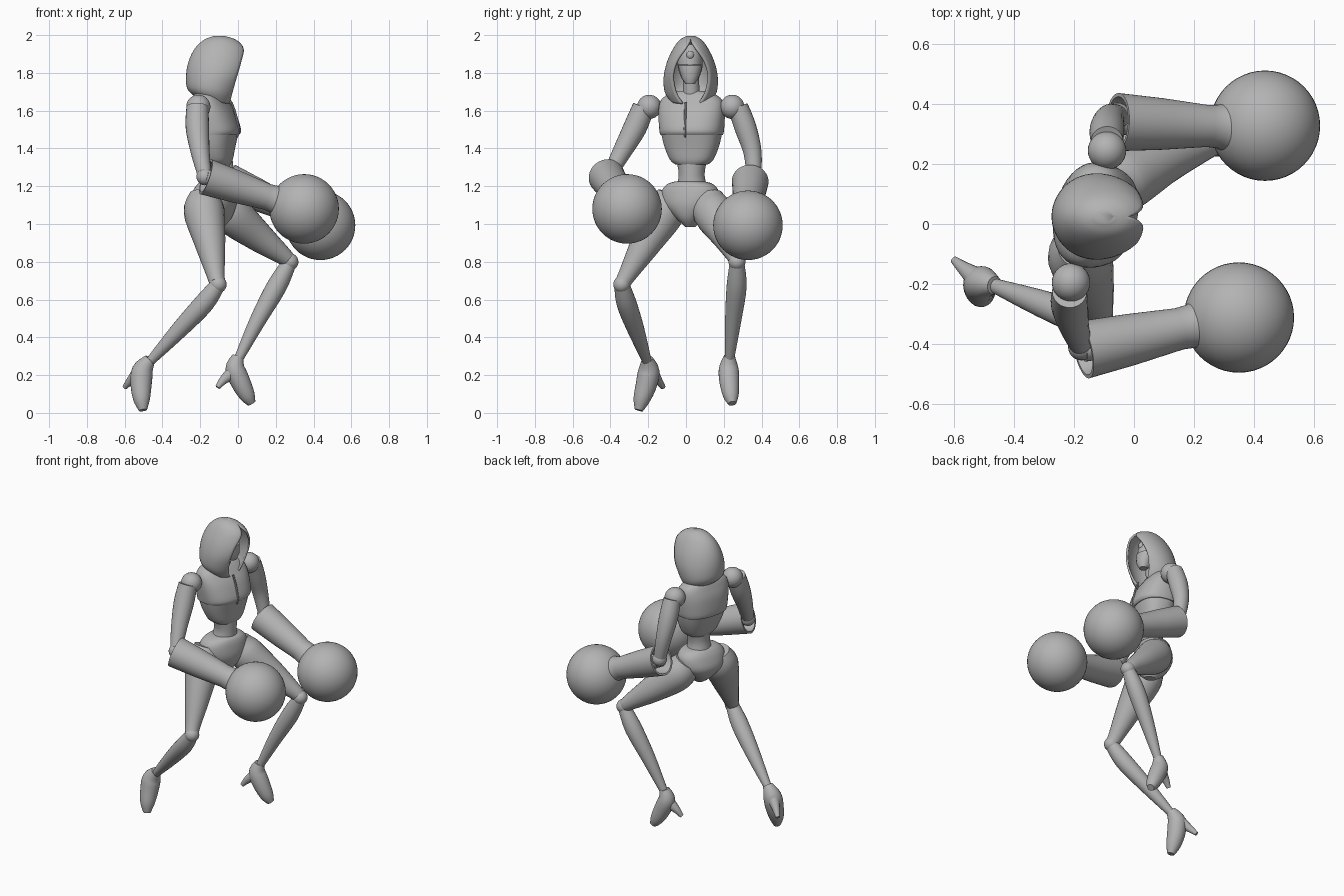
import bpy
import bmesh
import math
from mathutils import Vector, Matrix

cube = bpy.data.objects.get("Cube")
if cube:
    bpy.data.objects.remove(cube, do_unlink=True)

grey = bpy.data.materials.new("plain grey")
grey.use_nodes = True
grey.diffuse_color = (0.45, 0.45, 0.45, 1)
grey.node_tree.nodes["Principled BSDF"].inputs["Base Color"].default_value = grey.diffuse_color


def finish(name, bm, sharp=38):
    bmesh.ops.remove_doubles(bm, verts=bm.verts, dist=0.0001)
    bmesh.ops.recalc_face_normals(bm, faces=bm.faces)
    mesh = bpy.data.meshes.new(name)
    bm.to_mesh(mesh)
    bm.free()
    mesh.materials.append(grey)
    mesh.shade_smooth()
    mesh.set_sharp_from_angle(angle=math.radians(sharp))
    obj = bpy.data.objects.new(name, mesh)
    bpy.context.collection.objects.link(obj)
    return obj


def skin(bm, rings, closed=True, caps=True):
    """Bridge successive rings of points with quads."""
    loops = [[bm.verts.new(p) for p in ring] for ring in rings]
    n = len(loops[0])
    for low, high in zip(loops, loops[1:]):
        for i in range(n if closed else n - 1):
            j = (i + 1) % n
            bm.faces.new((low[i], low[j], high[j], high[i]))
    if caps:
        bm.faces.new(loops[0])
        bm.faces.new(loops[-1])


def smooth_rows(rows, steps=4):
    """Catmull-Rom interpolation of rows of numbers."""
    out = []
    last = len(rows) - 1
    for k in range(last):
        a, b, c, d = (rows[max(0, min(last, k + o))] for o in (-1, 0, 1, 2))
        for s in range(steps):
            t = s / steps
            out.append([0.5 * (2 * q + (r - p) * t + (2 * p - 5 * q + 4 * r - w) * t * t
                               + (3 * q - p - 3 * r + w) * t ** 3)
                        for p, q, r, w in zip(a, b, c, d)])
    return out + [list(rows[-1])]


def limb(name, rows, sides=24):
    """Tube along x, y, z points with a radius at each."""
    rows = smooth_rows(rows)
    pts = [Vector(r[:3]) for r in rows]
    rings = []
    for i, row in enumerate(rows):
        axis = (pts[min(i + 1, len(pts) - 1)] - pts[max(i - 1, 0)]).normalized()
        u = axis.cross(Vector((0, 1, 0))).normalized()
        v = axis.cross(u)
        rings.append([pts[i] + row[3] * (math.cos(a) * u + math.sin(a) * v)
                      for a in (math.tau * k / sides for k in range(sides))])
    bm = bmesh.new()
    skin(bm, rings)
    return finish(name, bm)


def body(name, rows, y, yaw, power=2.4, soft=True, sides=40):
    """Upright form: rows of height, centre x, depth radius, width radius."""
    rings = []
    turn = Matrix.Rotation(math.radians(yaw), 3, 'Z')
    for z, cx, rx, ry in (smooth_rows(rows) if soft else rows):
        ring = []
        for k in range(sides):
            a = math.tau * k / sides
            c, s = math.cos(a), math.sin(a)
            p = Vector((rx * math.copysign(abs(c) ** (2 / power), c),
                        ry * math.copysign(abs(s) ** (2 / power), s), 0))
            ring.append(turn @ p + Vector((cx, y, z)))
        rings.append(ring)
    bm = bmesh.new()
    skin(bm, rings)
    return finish(name, bm)


def turned(name, start, end, profile, sides=40):
    """Profile of (fraction along axis, radius) spun round an axis."""
    start, end = Vector(start), Vector(end)
    rot = (end - start).to_track_quat('Z', 'Y')
    rings = [[start.lerp(end, t) + rot @ Vector((r * math.cos(a), r * math.sin(a), 0))
              for a in (math.tau * k / sides for k in range(sides))] for t, r in profile]
    bm = bmesh.new()
    skin(bm, rings)
    return finish(name, bm)


def ball(name, centre, size, segments=32):
    bm = bmesh.new()
    bmesh.ops.create_uvsphere(bm, u_segments=segments, v_segments=segments // 2, radius=1)
    size = size if isinstance(size, tuple) else (size,) * 3
    bmesh.ops.transform(bm, verts=bm.verts,
                        matrix=Matrix.Translation(centre) @ Matrix.Diagonal((*size, 1)))
    return finish(name, bm)


# Hood: open arcs wrapping round the back of the head
hood_rows = [(1.65, -0.21, -0.045, 0.105, 0.045), (1.70, -0.265, -0.03, 0.138, 0.08),
             (1.78, -0.275, -0.005, 0.143, 0.098), (1.86, -0.262, 0.018, 0.125, 0.078),
             (1.93, -0.228, 0.03, 0.092, 0.03), (1.975, -0.18, -0.01, 0.058, 0.001),
             (1.995, -0.13, -0.07, 0.022, 0.0005)]
arcs = []
for z, back, edge, width, gap in smooth_rows(hood_rows):
    reach = math.pi - math.asin(max(0, min(1, gap / width)))
    depth = (edge - back) / (1 - math.cos(reach))
    arc = []
    for k in range(41):
        t = reach * (k / 20 - 1)
        x = back + depth * (1 - math.cos(t))
        tilt = max(0, 1.75 - z) * -1.5 * (x + 0.14)
        arc.append((x, 0.025 + width * math.sin(t), z + tilt))
    arcs.append(arc)
bm = bmesh.new()
skin(bm, arcs, closed=False, caps=False)
bm.faces.new([bm.verts[:][-41 + k] for k in range(41)]) if bm.verts.ensure_lookup_table() is None else None
hood = finish("hood", bm)
shell = hood.modifiers.new("cloth thickness", 'SOLIDIFY')
shell.thickness = 0.012

# Head, mask and neck inside the hood
body("head", [(1.745, -0.065, 0.025, 0.022), (1.77, -0.08, 0.055, 0.045), (1.83, -0.11, 0.085, 0.065),
              (1.90, -0.12, 0.085, 0.062), (1.95, -0.12, 0.045, 0.035)], 0.022, 0, 2)
body("face_mask", [(1.74, -0.055, 0.025, 0.025), (1.78, -0.06, 0.045, 0.047),
                   (1.84, -0.075, 0.055, 0.065), (1.845, -0.075, 0.045, 0.055)], 0.022, 0, 2, False)
ball("brow_gem", (-0.035, 0.022, 1.895), (0.012, 0.02, 0.022), 12)
limb("neck", [(-0.15, 0.03, 1.62, 0.055), (-0.13, 0.028, 1.70, 0.045), (-0.12, 0.025, 1.79, 0.042)])

# Torso, twisted a little towards the model's right
YAW = -15
body("chest", [(1.47, -0.13, 0.128, 0.165), (1.50, -0.127, 0.137, 0.171), (1.59, -0.14, 0.118, 0.177),
               (1.65, -0.15, 0.09, 0.168), (1.685, -0.155, 0.07, 0.13), (1.705, -0.155, 0.05, 0.07)],
     0.03, YAW)
body("ribcage", [(1.315, -0.115, 0.07, 0.085), (1.34, -0.118, 0.085, 0.115),
                 (1.41, -0.125, 0.105, 0.145), (1.485, -0.128, 0.125, 0.162)], 0.03, YAW)
body("waist", [(1.15, -0.125, 0.08, 0.10), (1.23, -0.118, 0.072, 0.073),
               (1.28, -0.115, 0.07, 0.07), (1.35, -0.118, 0.075, 0.085)], 0.03, YAW, 2)
body("pelvis", [(0.985, -0.11, 0.035, 0.025), (1.03, -0.12, 0.085, 0.07), (1.10, -0.13, 0.115, 0.145),
                (1.17, -0.125, 0.105, 0.155), (1.21, -0.12, 0.088, 0.125), (1.225, -0.12, 0.07, 0.08)],
     0.022, -20, 2.2)
limb("chest_seam", [(-0.035, -0.002, 1.645, 0.006), (-0.012, -0.004, 1.58, 0.006),
                    (0.004, -0.006, 1.50, 0.006), (-0.005, -0.004, 1.46, 0.005)], 8)

# Arms with hollow cuffs and ball hands
cuff = [(0.35, 0.01), (0.3, 0.065), (0, 0.085), (0, 0.097), (0.5, 0.086), (1, 0.07),
        (1.12, 0.073), (1.22, 0.085), (1.34, 0.105), (1.45, 0.115)]
arms = {
    "right": ((-0.21, -0.195, 1.62), (-0.17, -0.42, 1.25), (0.15, -0.35, 1.145), (0.35, -0.312, 1.08),
              [(-0.215, -0.225, 1.62, 0.058), (-0.215, -0.27, 1.51, 0.062),
               (-0.2, -0.34, 1.38, 0.05), (-0.175, -0.41, 1.25, 0.036)]),
    "left": ((-0.09, 0.245, 1.62), (-0.055, 0.34, 1.225), (0.245, 0.327, 1.09), (0.437, 0.328, 0.993),
             [(-0.09, 0.275, 1.62, 0.054), (-0.09, 0.315, 1.51, 0.058),
              (-0.08, 0.352, 1.38, 0.048), (-0.055, 0.36, 1.24, 0.038)]),
}
for side, (shoulder, elbow, wrist, hand, upper) in arms.items():
    ball(side + "_shoulder", shoulder, 0.064)
    limb(side + "_upper_arm", upper)
    ball(side + "_elbow", upper[-1][:3], 0.045, 24)
    limb(side + "_forearm", [(*elbow, 0.04), (*Vector(elbow).lerp(Vector(wrist), 0.5), 0.05)])
    turned(side + "_gauntlet", elbow, wrist, cuff)
    ball(side + "_ball_hand", hand, 0.184, 48)

# Legs with pointed feet and slim heels
legs = {
    "right": ([(-0.18, -0.075, 1.16, 0.075), (-0.18, -0.11, 1.07, 0.108), (-0.15, -0.205, 0.91, 0.084),
               (-0.12, -0.305, 0.74, 0.05), (-0.11, -0.335, 0.69, 0.042)],
              [(-0.105, -0.34, 0.68, 0.04), (-0.18, -0.315, 0.58, 0.053),
               (-0.31, -0.265, 0.44, 0.045), (-0.468, -0.205, 0.27, 0.024)],
              [(-0.465, -0.205, 0.285, 0.03), (-0.505, -0.197, 0.225, 0.056), (-0.513, -0.21, 0.15, 0.056),
               (-0.51, -0.235, 0.07, 0.044), (-0.503, -0.25, 0.014, 0.022)],
              [(-0.52, -0.185, 0.22, 0.04), (-0.565, -0.15, 0.175, 0.024), (-0.6, -0.12, 0.135, 0.013)]),
    "left": ([(-0.09, 0.115, 1.14, 0.08), (-0.04, 0.145, 1.06, 0.108), (0.1, 0.215, 0.94, 0.082),
              (0.235, 0.262, 0.835, 0.05), (0.27, 0.27, 0.805, 0.04)],
             [(0.275, 0.27, 0.80, 0.038), (0.205, 0.268, 0.67, 0.053),
              (0.105, 0.25, 0.49, 0.043), (0, 0.23, 0.28, 0.024)],
             [(0, 0.23, 0.30, 0.03), (-0.015, 0.226, 0.235, 0.052), (0.015, 0.23, 0.16, 0.052),
              (0.05, 0.238, 0.09, 0.041), (0.073, 0.245, 0.05, 0.022)],
             [(-0.02, 0.222, 0.22, 0.04), (-0.075, 0.21, 0.175, 0.024), (-0.108, 0.2, 0.135, 0.013)]),
}
for side, (thigh, shin, foot, heel) in legs.items():
    limb(side + "_thigh", thigh)
    ball(side + "_knee", shin[0][:3], 0.045, 24)
    limb(side + "_shin", shin)
    limb(side + "_foot", foot)
    limb(side + "_heel", heel, 16)
